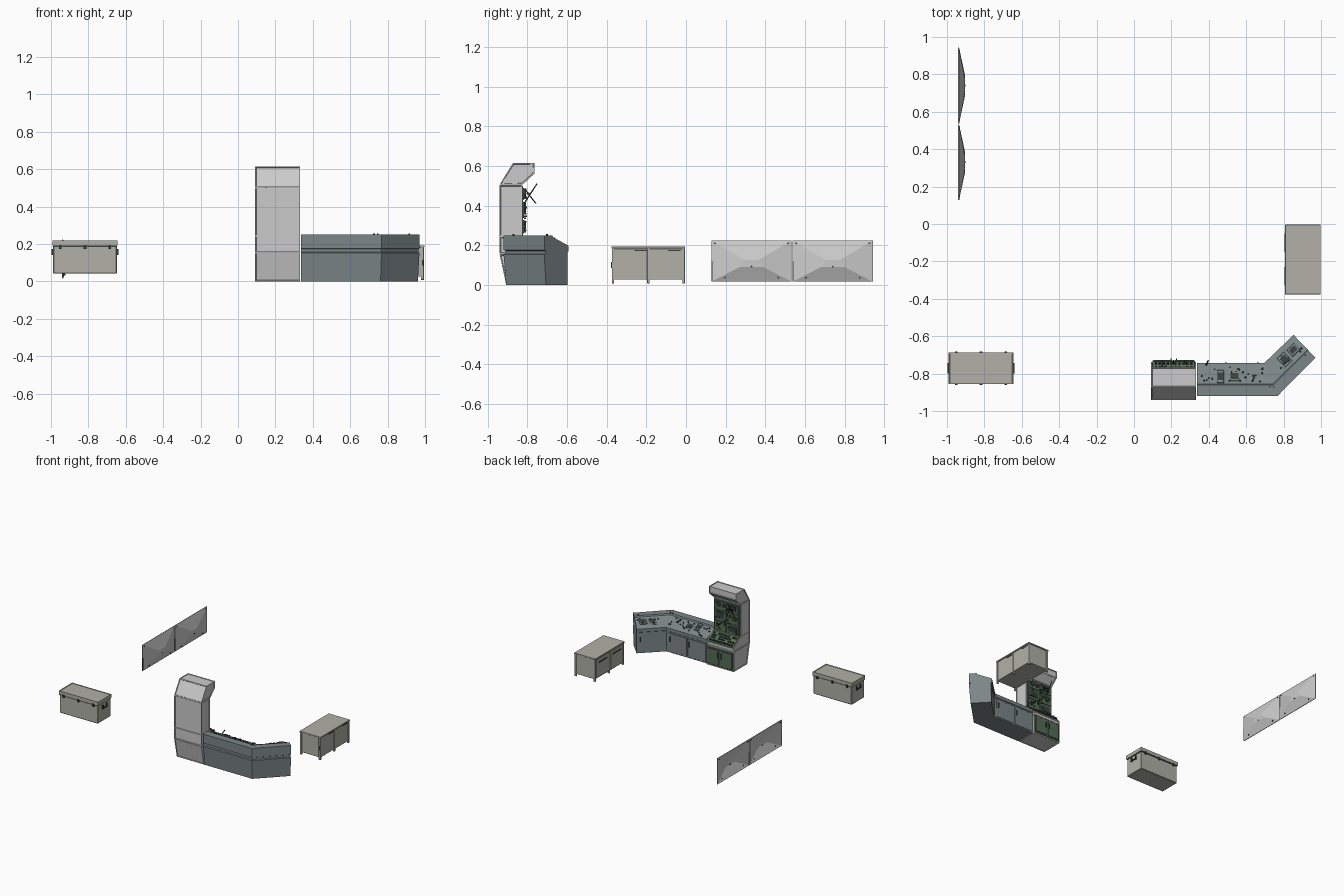
import bpy, bmesh, math, random
from mathutils import Matrix, Vector

if "Cube" in bpy.data.objects:
    bpy.data.objects.remove(bpy.data.objects["Cube"])

random.seed(4)
T = Matrix.Translation


def R(deg, axis):
    return Matrix.Rotation(math.radians(deg), 4, axis)


def material(name, r, g, b):
    m = bpy.data.materials.new(name)
    m.diffuse_color = (r, g, b, 1)
    m.use_nodes = True
    m.node_tree.nodes["Principled BSDF"].inputs["Base Color"].default_value = m.diffuse_color
    return m


STONE = material("stone_grey", 0.44, 0.44, 0.39)
PALE = material("pale_grey", 0.58, 0.58, 0.55)
SLATE = material("slate", 0.20, 0.24, 0.245)
GREEN = material("panel_green", 0.09, 0.15, 0.09)
DARK = material("dark_trim", 0.04, 0.05, 0.045)


def box(bm, M, x, y, z, sx, sy, sz):
    bmesh.ops.create_cube(bm, size=1, matrix=M @ T((x, y, z)) @ Matrix.Diagonal((sx, sy, sz, 1)))


def span(bm, x0, x1, y0, y1, z0, z1):
    box(bm, Matrix(), (x0 + x1) / 2, (y0 + y1) / 2, (z0 + z1) / 2, x1 - x0, y1 - y0, z1 - z0)


def cyl(bm, M, r, h, seg=12, r2=None):
    bmesh.ops.create_cone(bm, cap_ends=True, segments=seg, radius1=r,
                          radius2=r if r2 is None else r2, depth=h, matrix=M)


def rod(bm, a, b, r):
    a, b = Vector(a), Vector(b)
    q = (b - a).to_track_quat('Z', 'Y').to_matrix().to_4x4()
    cyl(bm, T((a + b) / 2) @ q, r, (b - a).length, 8)


def finish(name, bm, mat, bevel=0):
    bmesh.ops.recalc_face_normals(bm, faces=bm.faces)
    me = bpy.data.meshes.new(name)
    bm.to_mesh(me)
    bm.free()
    me.materials.append(mat)
    ob = bpy.data.objects.new(name, me)
    bpy.context.collection.objects.link(ob)
    if bevel:
        mod = ob.modifiers.new("edge", 'BEVEL')
        mod.width, mod.segments = bevel, 1
    return ob


def loft(name, rings, mat, inset=0):
    # closed profile rings joined in order, with optional recessed faces
    bm = bmesh.new()
    vs = [[bm.verts.new(p) for p in ring] for ring in rings]
    n = len(vs[0])
    for a, b in zip(vs, vs[1:]):
        for i in range(n):
            bm.faces.new((a[i], a[(i + 1) % n], b[(i + 1) % n], b[i]))
    bm.faces.new(vs[0])
    bm.faces.new(vs[-1])
    bmesh.ops.recalc_face_normals(bm, faces=bm.faces)
    if inset:
        bmesh.ops.inset_individual(bm, faces=bm.faces[:], thickness=inset, depth=0)
        bmesh.ops.inset_individual(bm, faces=[f for f in bm.faces if f.calc_area() > 0.004],
                                   thickness=0.002, depth=-0.004)
    return finish(name, bm, mat)


# --- Corner console: one section swept along a bent path ---
outer = [(0.337, -0.92), (0.767, -0.92), (0.97, -0.715)]
inner = [(0.337, -0.743), (0.697, -0.743), (0.853, -0.593)]
section = [(0.07, 0), (0, 0.152), (0.05, 0.156), (0.05, 0.172), (0, 0.177), (0, 0.25), (0.33, 0.25),
           (0.36, 0.24), (0.97, 0.2), (1, 0.195), (1, 0.17), (0.96, 0.165), (0.97, 0)]
loft("corner_console", [[(o[0] + (i[0] - o[0]) * t, o[1] + (i[1] - o[1]) * t, z) for t, z in section]
                        for o, i in zip(outer, inner)], SLATE)

STRAIGHT = T((0.337, -0.92, 0))
DIAG = T((0.767, -0.92, 0)) @ R(45, 'Z')
SLOPE = T((0, 0.064, 0.24)) @ R(-20.5, 'X')

# Console cupboard doors and handles on the operator side
bm, hb = bmesh.new(), bmesh.new()
for M, x, w in ((STRAIGHT, 0.09, 0.16), (STRAIGHT, 0.26, 0.16), (DIAG, 0.187, 0.18)):
    d = 0.172 if M is STRAIGHT else 0.16
    box(bm, M, x, d, 0.083, w, 0.006, 0.145)
    box(hb, M, x + w / 2 - 0.015, d + 0.006, 0.11, 0.006, 0.01, 0.04)
finish("console_doors", bm, SLATE, 0.001)
finish("console_door_handles", hb, DARK)

# Console desk instruments: framed panels, then buttons and knobs
bm, fb = bmesh.new(), bmesh.new()
for M, x, y, w, h, z in ((STRAIGHT, 0.125, 0.04, 0.036, 0.07, 0.012), (STRAIGHT, 0.20, 0.045, 0.06, 0.055, 0.003),
                         (DIAG, 0.235, 0.052, 0.055, 0.05, 0.008), (DIAG, 0.165, 0.05, 0.05, 0.07, 0.003)):
    box(fb, M @ SLOPE, x, y, z / 2, w, h, z)
    box(bm, M @ SLOPE, x, y, z, w * 0.7, h * 0.6, 0.004)
for M, x0, x1, count in ((STRAIGHT, 0.02, 0.1, 6), (STRAIGHT, 0.16, 0.24, 8),
                         (STRAIGHT, 0.24, 0.36, 12), (DIAG, 0.11, 0.27, 10)):
    for k in range(count):
        x, y = random.uniform(x0, x1), random.uniform(0.01, 0.1)
        if k % 2:
            box(bm, M @ SLOPE, x, y, 0.002, 0.01, 0.006, 0.01)
        else:
            cyl(bm, M @ SLOPE @ T((x, y, 0.004)), 0.0045, 0.01, 10)
# shelf-top knobs and a small lever past the inner edge
for M, x, y in ((STRAIGHT, 0.39, 0.05), (STRAIGHT, 0.41, 0.05), (DIAG, 0.26, 0.05)):
    cyl(bm, M @ T((x, y, 0.252)), 0.005, 0.01, 10)
rod(bm, (0.385, -0.755, 0.2), (0.397, -0.73, 0.228), 0.004)
finish("console_panel_frames", fb, SLATE, 0.001)
finish("console_controls", bm, DARK)

# --- Tall cabinet: stacked side-profile blocks ---
X0, X1 = 0.092, 0.332
for name, prof in {
    "cabinet_plinth": [(-0.907, 0), (-0.94, 0.155), (-0.737, 0.155), (-0.737, 0)],
    "cabinet_desk": [(-0.94, 0.157), (-0.94, 0.243), (-0.82, 0.243), (-0.737, 0.185), (-0.737, 0.157)],
    "cabinet_column": [(-0.94, 0.243), (-0.94, 0.503), (-0.827, 0.503), (-0.827, 0.243)],
    "cabinet_head": [(-0.94, 0.505), (-0.873, 0.615), (-0.765, 0.615), (-0.765, 0.56), (-0.825, 0.505)],
}.items():
    loft(name, [[(x, y, z) for y, z in prof] for x in (X0, X1)], PALE, 0.007)

# Green operator boards on column, desk slope and plinth
CX = (X0 + X1) / 2
COL = T((CX, -0.825, 0.373)) @ R(180, 'Z') @ R(90, 'X')
DESK = T((CX, -0.778, 0.216)) @ R(-35, 'X')
FRONT = T((CX, -0.735, 0.08)) @ R(180, 'Z') @ R(90, 'X')
bm = bmesh.new()
for M, h in ((COL, 0.25), (DESK, 0.098), (FRONT, 0.14)):
    box(bm, M, 0, 0, 0, 0.226, h, 0.008)
for x in (-0.058, 0.058):
    box(bm, FRONT, x, 0, 0.005, 0.1, 0.12, 0.004)
for y, h in ((0.085, 0.06), (0.005, 0.08), (-0.08, 0.07)):
    for x in (-0.054, 0.054):
        box(bm, COL, x, y, 0.006, 0.1, h, 0.006)
finish("operator_boards", bm, GREEN, 0.001)

# Dials, screens and switch rows on the green boards
bm = bmesh.new()
for x, y, r in ((-0.07, 0.09, 0.018), (-0.025, 0.09, 0.014), (0.07, 0.01, 0.02), (0.03, 0.02, 0.012), (-0.08, -0.08, 0.012)):
    cyl(bm, COL @ T((x, y, 0.011)), r, 0.012, 16)
for x, y, w, h in ((0.055, 0.09, 0.06, 0.035), (-0.055, 0.01, 0.07, 0.05), (0.055, -0.08, 0.07, 0.04)):
    box(bm, COL, x, y, 0.01, w, h, 0.008)
for k in range(22):
    box(bm, COL, random.uniform(-0.1, 0.1), random.uniform(-0.11, 0.115), 0.012,
        random.choice((0.006, 0.012)), 0.008, random.uniform(0.008, 0.022))
for row, y in enumerate((-0.03, -0.01, 0.01, 0.034)):
    for k in range(10):
        x = -0.095 + k * 0.021
        if row == 3 or random.random() < 0.7:
            box(bm, DESK, x, y, 0.008, 0.012, 0.01, 0.01 + 0.006 * (row == 3))
for x in (-0.06, 0.0, 0.06):
    rod(bm, DESK @ Vector((x, 0.03, 0)), DESK @ Vector((x, 0.045, 0.022)), 0.003)
for x in (-0.015, 0.015):
    box(bm, FRONT, x, 0.02, 0.01, 0.006, 0.04, 0.01)
finish("operator_controls", bm, DARK)

# Crossed swing arms in front of the column
bm = bmesh.new()
rod(bm, (0.15, -0.82, 0.405), (0.15, -0.752, 0.51), 0.003)
rod(bm, (0.17, -0.815, 0.485), (0.17, -0.757, 0.41), 0.003)
rod(bm, (0.14, -0.795, 0.46), (0.19, -0.795, 0.46), 0.007)
finish("swing_arms", bm, DARK)

# --- Storage chest ---
bm = bmesh.new()
span(bm, -0.988, -0.648, -0.852, -0.69, 0.042, 0.187)
finish("chest_body", bm, STONE, 0.004)
bm = bmesh.new()
span(bm, -0.992, -0.644, -0.856, -0.686, 0.191, 0.219)
top = max(bm.faces, key=lambda f: f.calc_center_median().z)
bmesh.ops.inset_individual(bm, faces=[top], thickness=0.008, depth=0)
bmesh.ops.inset_individual(bm, faces=[top], thickness=0.002, depth=-0.003)
finish("chest_lid", bm, STONE)
bm = bmesh.new()
span(bm, -0.99, -0.646, -0.854, -0.688, 0.185, 0.192)
for x in (-0.95, -0.818, -0.686):
    for y in (-0.856, -0.686):
        box(bm, Matrix(), x, y, 0.185, 0.014, 0.01, 0.022)
for s in (-1, 1):
    xm = -0.818 + s * 0.174
    for y in (-0.795, -0.747):
        box(bm, Matrix(), xm, y, 0.157, 0.012, 0.008, 0.03)
    box(bm, Matrix(), xm + s * 0.003, -0.771, 0.147, 0.006, 0.05, 0.008)
finish("chest_trim_and_handles", bm, DARK)

# --- Desk with drawers ---
bm = bmesh.new()
span(bm, 0.808, 0.997, -0.376, -0.004, 0.183, 0.193)
finish("desk_top", bm, STONE, 0.001)
bm = bmesh.new()
span(bm, 0.814, 0.991, -0.37, -0.01, 0.026, 0.183)
for y in (-0.368, -0.19, -0.012):
    for x in (0.819, 0.986):
        box(bm, Matrix(), x, y, 0.096, 0.016, 0.012, 0.176)
for y in (-0.279, -0.101):
    span(bm, 0.808, 0.816, y - 0.08, y + 0.08, 0.032, 0.178)
finish("desk_body", bm, STONE, 0.001)
bm = bmesh.new()
for y in (-0.23, -0.06):
    box(bm, Matrix(), 0.992, y, 0.174, 0.003, 0.062, 0.005)
for y in (-0.279, -0.101):
    box(bm, Matrix(), 0.807, y, 0.15, 0.006, 0.1, 0.008)
box(bm, Matrix(), 0.988, -0.376, 0.1, 0.008, 0.004, 0.03)
finish("desk_pulls", bm, DARK)

# --- Two shallow hipped wall panels ---
for k, (y0, y1) in enumerate(((0.128, 0.533), (0.538, 0.943))):
    c = (y0 + y1) / 2
    bm = bmesh.new()
    rim = [bm.verts.new((-0.938, y, z)) for y, z in ((y0, 0.016), (y1, 0.016), (y1, 0.224), (y0, 0.224))]
    crown = [bm.verts.new((-0.907, c + y, z)) for y, z in ((-0.06, 0.09), (0.06, 0.09), (0.035, 0.125), (-0.035, 0.125))]
    for i in range(4):
        j = (i + 1) % 4
        bm.faces.new((rim[i], rim[j], crown[j], crown[i]))
    bm.faces.new(crown)
    ob = finish(f"wall_panel_{k + 1}", bm, PALE)
    sol = ob.modifiers.new("thickness", 'SOLIDIFY')
    sol.thickness, sol.offset = 0.005, 0
    # bolts and edge clip
    bm = bmesh.new()
    for y, z, x in ((-0.185, 0.21, -0.936), (0.185, 0.21, -0.936), (-0.135, 0.036, -0.929), (0.135, 0.036, -0.929), (0, 0.092, -0.907)):
        cyl(bm, T((x, c + y, z)) @ R(90, 'Y'), 0.005, 0.012, 8)
    box(bm, Matrix(), -0.938, y0 + 0.002, 0.07, 0.008, 0.005, 0.1)
    finish(f"wall_panel_bolts_{k + 1}", bm, DARK)
